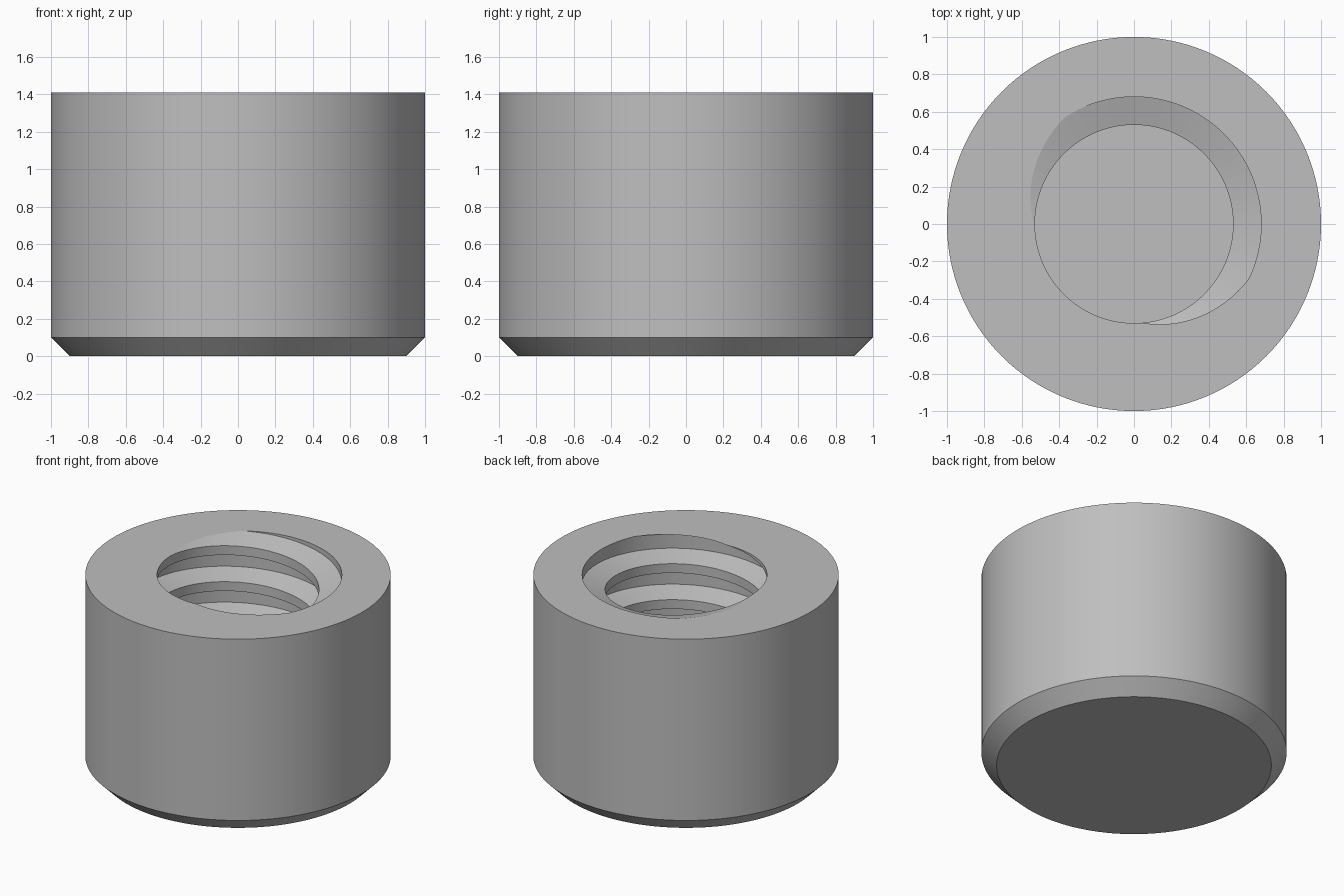
import bpy, bmesh, math

if "Cube" in bpy.data.objects:
    bpy.data.objects.remove(bpy.data.objects["Cube"], do_unlink=True)

SEGS = 128
HEIGHT, FLOOR, CHAMFER = 1.41, 0.25, 0.1
PITCH, TURNS = 0.26, 7
CREST, ROOT = 0.53, 0.68
# One thread period: (height within the pitch, radius)
PROFILE = [(0, CREST), (0.067, CREST), (0.11, ROOT), (0.217, ROOT)]
START = math.radians(-85)

mat = bpy.data.materials.new("plain grey")
mat.use_nodes = True
grey = (0.52, 0.52, 0.52, 1)
mat.diffuse_color = grey
mat.node_tree.nodes["Principled BSDF"].inputs["Base Color"].default_value = grey

bm = bmesh.new()


def polar(r, a, z):
    return bm.verts.new((r * math.cos(a), r * math.sin(a), z))


def fill_rim(z):
    rim = [e for e in bm.edges if e.is_boundary
           and all(abs(v.co.z - z) < 1e-4 for v in e.verts)]
    bmesh.ops.triangle_fill(bm, edges=rim, use_beauty=True, normal=(0, 0, 1))


# Right-handed helical thread, rising one pitch per turn
columns = []
for i in range(SEGS + 1):
    turn = (i + 0.5) / SEGS
    base = HEIGHT + PITCH * (turn - TURNS + 1)
    columns.append([polar(r, START + turn * math.tau, base + t * PITCH + h)
                    for t in range(TURNS + 1) for h, r in PROFILE])
for a, b in zip(columns, columns[1:]):
    for k in range(len(a) - 1):
        bm.faces.new((a[k], a[k + 1], b[k + 1], b[k]))
bmesh.ops.remove_doubles(bm, verts=bm.verts[:], dist=1e-4)

# Trim the thread flat at the mouth and at the blind floor
for z, side in ((HEIGHT, 1), (FLOOR, -1)):
    bmesh.ops.bisect_plane(bm, geom=bm.verts[:] + bm.edges[:] + bm.faces[:],
                           dist=1e-6, plane_co=(0, 0, z),
                           plane_no=(0, 0, side), clear_outer=True)
fill_rim(FLOOR)

# Outer wall with a chamfered foot
rings = [[polar(r, math.tau * i / SEGS, z) for i in range(SEGS)]
         for r, z in ((1 - CHAMFER, 0), (1, CHAMFER), (1, HEIGHT))]
for low, high in zip(rings, rings[1:]):
    for i in range(SEGS):
        j = (i + 1) % SEGS
        bm.faces.new((low[i], low[j], high[j], high[i]))
bm.faces.new(rings[0][::-1])

# Flat top between outer wall and bore
fill_rim(HEIGHT)
bmesh.ops.recalc_face_normals(bm, faces=bm.faces[:])

mesh = bpy.data.meshes.new("threaded_cap")
bm.to_mesh(mesh)
bm.free()
mesh.materials.append(mat)
cap = bpy.data.objects.new("threaded_cap", mesh)
bpy.context.collection.objects.link(cap)
bpy.ops.object.select_all(action="DESELECT")
bpy.context.view_layer.objects.active = cap
cap.select_set(True)
bpy.ops.object.shade_smooth_by_angle(angle=math.radians(12))
